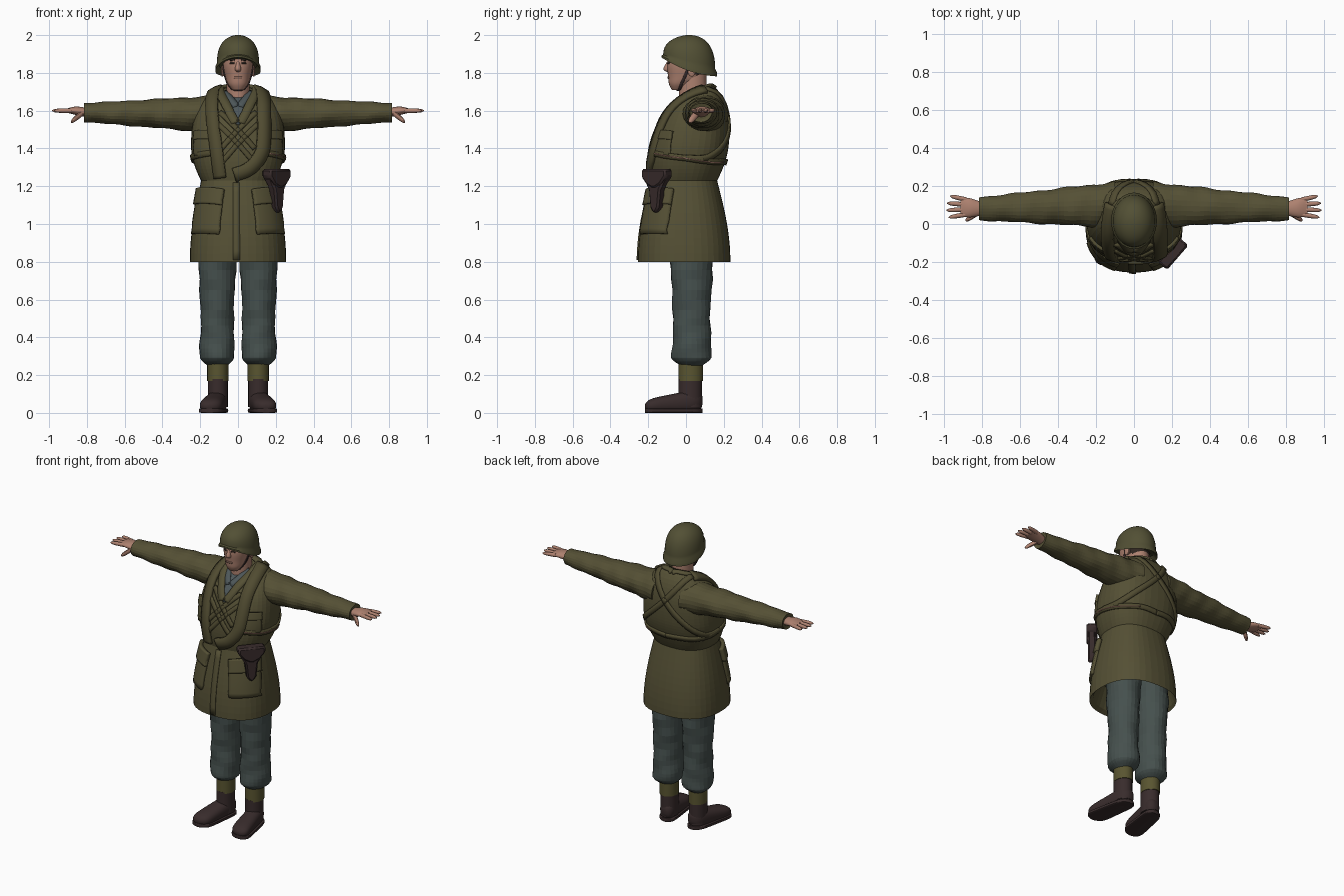
import bpy, bmesh, math
from mathutils import Vector
from mathutils.bvhtree import BVHTree

if "Cube" in bpy.data.objects:
    bpy.data.objects.remove(bpy.data.objects["Cube"])


def material(name, *rgb):
    m = bpy.data.materials.new(name)
    m.use_nodes = True
    m.diffuse_color = (*rgb, 1)
    m.node_tree.nodes["Principled BSDF"].inputs["Base Color"].default_value = (*rgb, 1)
    return m


COAT = material("olive coat", .09, .08, .035)
HELMET = material("olive helmet", .085, .08, .035)
WEBBING = material("dark olive webbing", .08, .07, .03)
TROUSER = material("grey green cloth", .06, .08, .075)
GAITER = material("yellow olive cloth", .1, .09, .03)
LEATHER = material("dark brown leather", .04, .025, .025)
SKIN = material("skin", .42, .22, .16)
SHIRT = material("blue grey shirt", .075, .095, .1)
HAIR = material("dark hair", .03, .02, .015)
PINK = material("dull pink", .28, .15, .11)


def spread(count):
    """Even steps from nought to one."""
    return [i / count for i in range(count + 1)]


def catmull(points, steps):
    """Smooth curve through tuples, with the given steps per span."""
    p = [points[0], *points, points[-1]]
    curve = []
    for i in range(1, len(p) - 2):
        for t in spread(steps)[:-1]:
            curve.append([b + t / 2 * (c - a + t * (2*a - 5*b + 4*c - d + t * (3*(b - c) + d - a)))
                          for a, b, c, d in zip(*p[i-1:i+3])])
    return curve + [list(points[-1])]


def finish(name, bm, mat, mirror=False, smooth=True):
    mesh = bpy.data.meshes.new(name)
    bm.to_mesh(mesh)
    bm.free()
    ob = bpy.data.objects.new(name, mesh)
    bpy.context.collection.objects.link(ob)
    mesh.materials.append(mat)
    if mirror:
        ob.modifiers.new("mirror", "MIRROR").use_mirror_merge = False
    if smooth:
        bpy.ops.object.select_all(action="DESELECT")
        ob.select_set(True)
        bpy.context.view_layer.objects.active = ob
        bpy.ops.object.shade_smooth_by_angle(angle=math.radians(40))
    return ob


def loft(name, rings, mat, axis="z", sides=24, power=2, steps=1, fold=0, **options):
    """Skin over rings: position, two centres, two radii, then optional tilt and bow."""
    bm = bmesh.new()
    rows = []
    for s, ca, cb, ra, rb, tilt, bow in catmull([(*r, 0, 0)[:7] for r in rings], steps):
        row = []
        for i in range(sides):
            th = math.tau * i / sides
            c, d = math.cos(th), math.sin(th)
            crease = 1 + fold * (math.sin(3*th + 23*s) + math.sin(2*th - 47*s))
            a = crease * ra * math.copysign(abs(c) ** (2 / power), c)
            b = crease * rb * math.copysign(abs(d) ** (2 / power), d)
            h = s + tilt * b + bow * b * b
            a, b = ca + a, cb + b
            row.append(bm.verts.new({"z": (a, b, h), "x": (h, a, b), "y": (a, h, b)}[axis]))
        rows.append(row)
    for low, high in zip(rows, rows[1:]):
        for i in range(sides):
            bm.faces.new((low[i - 1], low[i], high[i], high[i - 1]))
    bm.faces.new(rows[0])
    bm.faces.new(rows[-1])
    bmesh.ops.recalc_face_normals(bm, faces=bm.faces)
    return finish(name, bm, mat, **options)


def surface(ob):
    return BVHTree.FromPolygons([v.co for v in ob.data.vertices], [p.vertices[:] for p in ob.data.polygons])


def strap(name, base, path, width, mat, lift=.01, across=2, end_width=None, mirror=False):
    """Ribbon laid on a surface along rough points."""
    points = [Vector(p) for p in catmull(path, 6)]
    last = len(points) - 1
    bm = bmesh.new()
    rows = []
    for i, p in enumerate(points):
        along = points[min(i + 1, last)] - points[max(i - 1, 0)]
        p, normal = base.find_nearest(p)[:2]
        side = along.cross(normal).normalized()
        w = width + ((end_width or width) - width) * i / last
        row = []
        for j in spread(across):
            q, normal = base.find_nearest(p + side * w * (j - .5))[:2]
            row.append(bm.verts.new(q + normal * lift))
        rows.append(row)
    for r, q in zip(rows, rows[1:]):
        for j in range(across):
            bm.faces.new((r[j], r[j + 1], q[j + 1], q[j]))
    ob = finish(name, bm, mat, mirror)
    solid = ob.modifiers.new("thickness", "SOLIDIFY")
    solid.thickness, solid.offset = lift + .003, -1


# Coat skirt, from inside the hem up to the waist
rings = [(.95, 0, 0, .2, .19), (.82, 0, 0, .24, .23)]
for t in spread(10):
    flare = math.cos(t * math.pi / 2)
    rings.append((.8 + .43 * t, 0, -.01, .195 + .06 * flare, .175 + .07 * flare))
skirt = surface(loft("coat_skirt", rings, COAT, sides=40, power=2.4, smooth=False))

# Coat torso, swelling from the waist and rounding in at the shoulders
rings = []
for t in spread(24):
    u = .97 * t
    nip = max(0, 1 - 2.5 * u) ** 2
    rings.append((1.23 + u / 2, 0, .085 * u - .01, .25 * math.sqrt(1 - u ** 5) - .055 * nip,
                  .21 * math.sqrt(1 - u ** 3) - .035 * nip, .4 * u ** 8))
body = surface(loft("coat_torso", rings, COAT, sides=40, power=2.4, smooth=False))

# Sleeves, closed inside the cuff
rings = [(.1 + .715 * t, .1 - .02 * t, 1.58 + .01 * t, .12 - .06 * t, .1 - .05 * t) for t in spread(40)]
rings.append((.81, .08, 1.59, .045, .035))
loft("sleeves", rings, COAT, "x", fold=.025, mirror=True, smooth=False)


# Hands
def finger(name, start, end, radius):
    start, end = Vector(start), Vector(end)
    rings = []
    for t in spread(8):
        r = radius * math.sqrt(1.05 - t ** 5)
        rings.append((*start.lerp(end, t), r, r))
    loft(name, rings, SKIN, "x", sides=10, mirror=True)


loft("palms", [(.8, .08, 1.59, .035, .025), (.86, .085, 1.6, .05, .022), (.91, .09, 1.6, .05, .01)],
     SKIN, "x", steps=4, mirror=True)
for i, name in enumerate(("index", "middle", "ring", "little")):
    finger(name + "_fingers", (.88, .05 + .026 * i, 1.6),
           (.985 - .007 * (i - 1.3) ** 2, .035 + .037 * i, 1.6), .012)
finger("thumbs", (.82, .06, 1.59), (.885, .02, 1.54), .017)

# Trousers bloused over the gaiters
legs = ((.25, .05), (.28, .085), (.32, .093), (.5, .087), (.8, .1), (.95, .1))
loft("trouser_legs", [(z, .11, .03, r, 1.13 * r) for z, r in legs], TROUSER,
     steps=6, fold=.025, mirror=True, smooth=False)
loft("gaiters", [(z, .107, .025, .056, .065) for z in (.17, .28)], GAITER, mirror=True)

# Boots: upper and sole share one rounded, outturned footprint
loft("boot_shafts", [(z, .107, .022, .053, .063) for z in (.03, .18)], LEATHER, mirror=True)
uppers, soles = [], []
for step in spread(20):
    t = (1 - math.cos(step * math.pi)) / 2
    y, x, rounding = .088 - .305 * t, .1 + .05 * t, math.sqrt(1.05 - abs(2 * t - 1) ** 7)
    width, height = (.05 + .012 * t) * rounding, .065 - .03 * t
    uppers.append((y, x, height, width, height * rounding))
    soles.append((y, x, .012, 1.1 * width, .012))
loft("boot_uppers", uppers, LEATHER, "y", power=2.4, mirror=True)
loft("boot_soles", soles, LEATHER, "y", power=6, mirror=True)

# Neck and head, with hair below the back of the helmet
loft("neck", [(z, 0, .035, .062, .073) for z in (1.6, 1.8)], SKIN)
head = loft("head", [(1.71, 0, -.045, .03, .03), (1.74, 0, -.03, .053, .06), (1.78, 0, 0, .068, .095),
                     (1.85, 0, .01, .08, .11), (1.93, 0, .02, .07, .1)], SKIN, power=2.2, steps=5)
head.data.materials.append(HAIR)
for face in head.data.polygons:
    face.material_index = int(face.center.y > .045 and face.center.z > 1.77)
skull = surface(head)

# Face
loft("nose", [(1.86, 0, -.09, .008, .01), (1.82, 0, -.1, .016, .02), (1.805, 0, -.09, .01, .01)],
     SKIN, sides=12, steps=4, mirror=False)
loft("ears", [(x, .03, 1.81, r, 1.5 * r) for x, r in ((.07, .015), (.085, .02), (.09, .01))],
     SKIN, "x", steps=3, mirror=True)
for name, z, lift in (("eyes", 1.853, .002), ("eyebrows", 1.87, .004)):
    strap(name, skull, [(.018, -.1, z), (.045, -.09, z)], .009, HAIR, lift, mirror=True)
strap("mouth", skull, [(-.025, -.1, 1.775), (.025, -.1, 1.775)], .011, PINK, .003)
strap("chin_strap", skull, [(.08, .015, 1.83), (.06, -.02, 1.75), (0, -.045, 1.7)], .014, LEATHER, .005, mirror=True)

# Helmet: a dome whose rim rises at the brow
rings = [(1.84, 0, .017, .1, .12, -.3)]
for t in spread(16):
    u = math.sin(t * math.pi / 2)
    r = .112 * math.sqrt(1.005 - u ** 3.4) + .008 * (u < .1)
    rings.append((1.81 + .19 * u, 0, .017, r, 1.23 * r, .34 * (u - 1), (1 - u) ** 2))
loft("helmet", rings, HELMET, sides=36)

# Neck opening and collar
strap("shirt_front", body, [(0, 0, 1.7), (0, -.2, 1.55)], .13, SHIRT, .004, 6, .015)
strap("shirt_collar", body, [(.08, 0, 1.73), (.01, -.1, 1.63)], .035, SHIRT, .011, mirror=True)
strap("coat_collar", body, [(0, .14, 1.73), (.08, .1, 1.74), (.1, .03, 1.71), (.06, -.1, 1.63), (.015, -.2, 1.56)],
      .045, COAT, .012, mirror=True)

# Coat front, pockets and flaps
strap("coat_placket", skirt, [(-.01, -.2, 1.22), (-.01, -.3, .81)], .036, COAT, .007)
for name, base, x, y, top, low, width, lift in (
        ("hip_pockets", skirt, .19, -.19, 1.18, .95, .22, .014),
        ("hip_pocket_flaps", skirt, .18, -.18, 1.2, 1.11, .22, .024),
        ("chest_pockets", body, .19, -.13, 1.48, 1.36, .13, .01),
        ("chest_pocket_flaps", body, .19, -.13, 1.5, 1.45, .14, .016)):
    strap(name, base, [(x, y, top), (x, y, low)], width, COAT, lift, 10, mirror=True)

# Webbing: shoulder bands, chest lattice, crossed back and side straps
strap("right_shoulder_band", body, [(-.12, .1, 1.72), (-.14, -.1, 1.6), (-.12, -.2, 1.4), (-.1, -.2, 1.24)],
      .062, WEBBING, .02)
strap("left_shoulder_band", body, [(.12, .1, 1.72), (.14, -.1, 1.6), (.14, -.2, 1.4), (.07, -.2, 1.3), (-.02, -.2, 1.26)],
      .07, WEBBING, .02)
for name, z in (("upper", 1.6), ("lower", 1.52)):
    strap(name + "_chest_lattice", body, [(.1, -.12, z), (0, -.17, z - .1), (-.09, -.19, z - .2)],
          .026, WEBBING, .011, mirror=True)
strap("crossed_back_straps", body, [(.12, .1, 1.72), (0, .24, 1.57), (-.2, .14, 1.37), (-.24, 0, 1.35)],
      .034, WEBBING, .011, mirror=True)
side = [(.12, -.2, 1.38), (.24, 0, 1.35), (.12, .2, 1.33), (0, .2, 1.33)]
strap("side_straps", body, side, .03, WEBBING, .012, mirror=True)
strap("side_trim", body, side[:3], .006, PINK, .015)


def plate(name, half, depth):
    """Upright outline, mirrored in width, extruded on the left hip."""
    outline = half + [(-u, z) for u, z in reversed(half)]
    bm = bmesh.new()
    face = bm.faces.new([bm.verts.new((u, -depth / 2, z)) for u, z in outline])
    moved = bmesh.ops.extrude_face_region(bm, geom=[face])["geom"]
    bmesh.ops.translate(bm, vec=(0, depth, 0), verts=[v for v in moved if isinstance(v, bmesh.types.BMVert)])
    bmesh.ops.recalc_face_normals(bm, faces=bm.faces)
    ob = finish(name, bm, LEATHER)
    ob.location, ob.rotation_euler.z = (.205, -.155, 1.29), math.radians(49)
    ob.modifiers.new("soft_edge", "BEVEL").width = .01


# Holster
plate("holster_body", [(.075, -.01), (.07, -.06), (.04, -.11), (.03, -.2), (.01, -.23)], .05)
plate("holster_flap", [(.085, 0), (.085, -.04), (.05, -.08), (.01, -.1)], .066)
